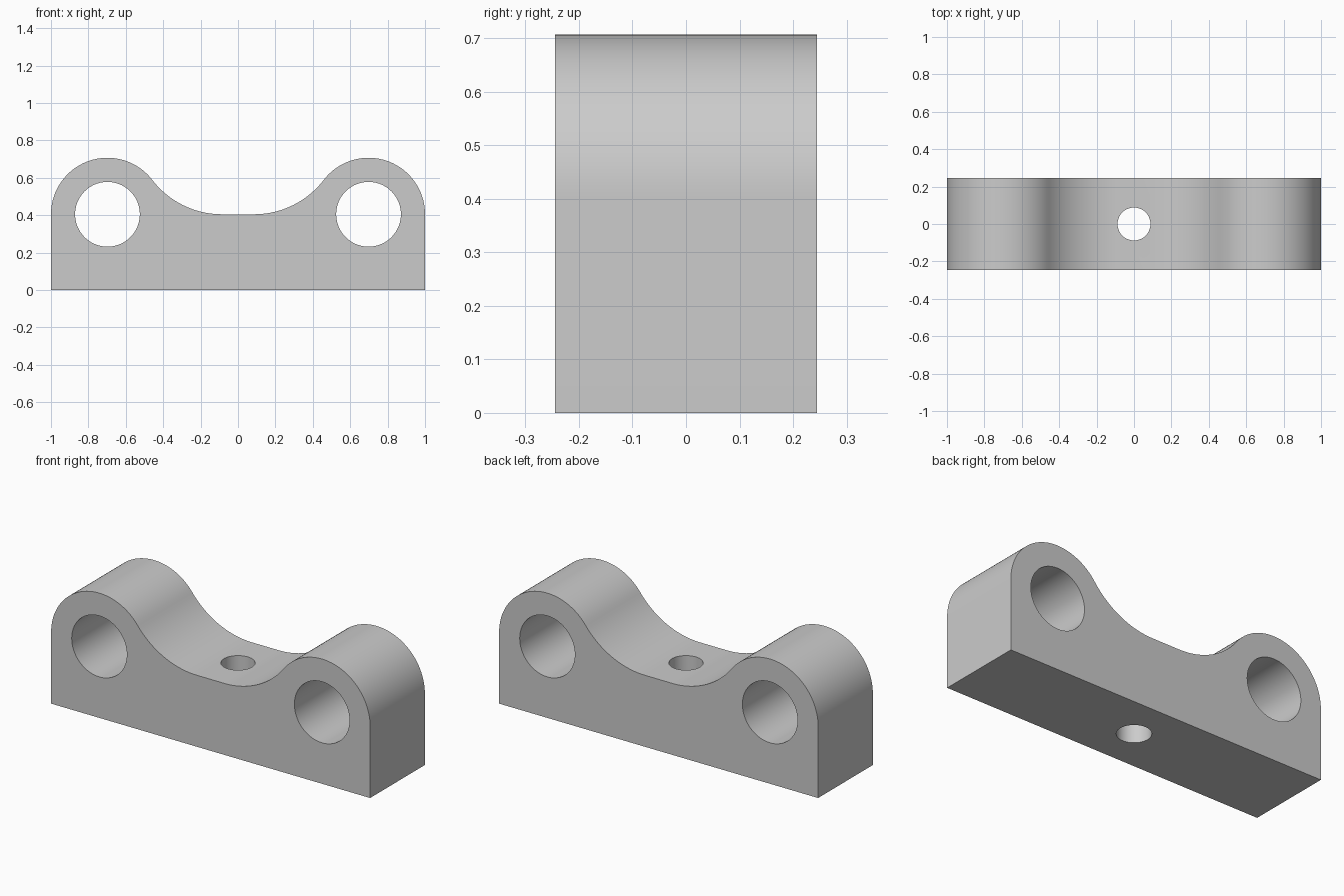
import bpy
import bmesh
from math import sin, cos, pi, sqrt, atan2, radians

if "Cube" in bpy.data.objects:
    bpy.data.objects.remove(bpy.data.objects["Cube"])

# Main dimensions
HALF_DEPTH = 0.245
LUG_R, BORE_R, BOLT_R = 0.302, 0.173, 0.088
LUG_X, SADDLE_Z = 1 - LUG_R, 0.405
FILLET_R = 0.47
FILLET_X = LUG_X - sqrt((FILLET_R + LUG_R) ** 2 - FILLET_R ** 2)

grey = bpy.data.materials.new("light_grey")
grey.use_nodes = True
grey.diffuse_color = (0.6, 0.6, 0.6, 1)
grey.node_tree.nodes["Principled BSDF"].inputs["Base Color"].default_value = (0.6, 0.6, 0.6, 1)


def arc(cx, cz, r, start, end, steps):
    angles = [start + (end - start) * i / steps for i in range(steps + 1)]
    return [(cx + r * cos(a), cz + r * sin(a)) for a in angles]


def cylinder_cutter(radius, location, rotation=(0, 0, 0)):
    bpy.ops.mesh.primitive_cylinder_add(vertices=96, radius=radius, depth=2,
                                        location=location, rotation=rotation)
    cutter = bpy.context.object
    cutter.name = "hole_cutter"
    cutter.hide_render = True
    return cutter


# Right half of the outline: wall, lug arc, tangent fillet down to the saddle
tangent = atan2(FILLET_R, FILLET_X - LUG_X)
half = [(1, 0)]
half += arc(LUG_X, SADDLE_Z, LUG_R, 0, tangent, 40)
half += arc(FILLET_X, SADDLE_Z + FILLET_R, FILLET_R, tangent - pi, -pi / 2, 24)[1:]
outline = half + [(-x, z) for x, z in reversed(half)]

# Extrude the outline through the depth
bm = bmesh.new()
face = bm.faces.new([bm.verts.new((x, -HALF_DEPTH, z)) for x, z in outline])
extruded = bmesh.ops.extrude_face_region(bm, geom=[face])["geom"]
bmesh.ops.translate(bm, vec=(0, 2 * HALF_DEPTH, 0),
                    verts=[v for v in extruded if isinstance(v, bmesh.types.BMVert)])
bmesh.ops.recalc_face_normals(bm, faces=bm.faces)
mesh = bpy.data.meshes.new("bracket_body")
bm.to_mesh(mesh)
bm.free()
body = bpy.data.objects.new("bracket_body", mesh)
bpy.context.collection.objects.link(body)
mesh.materials.append(grey)

# Two lug bores and the vertical bolt hole
cutters = [cylinder_cutter(BORE_R, (side * LUG_X, 0, SADDLE_Z), (pi / 2, 0, 0))
           for side in (-1, 1)]
cutters.append(cylinder_cutter(BOLT_R, (0, 0, 0)))
for cutter in cutters:
    cutter.data.materials.append(grey)
bpy.ops.object.select_all(action="DESELECT")
body.select_set(True)
bpy.context.view_layer.objects.active = body
for cutter in cutters:
    cut = body.modifiers.new("hole", "BOOLEAN")
    cut.operation = "DIFFERENCE"
    cut.solver = "EXACT"
    cut.object = cutter
    bpy.ops.object.modifier_apply(modifier=cut.name)
    bpy.data.objects.remove(cutter)

bpy.ops.object.shade_smooth_by_angle(angle=radians(30))
